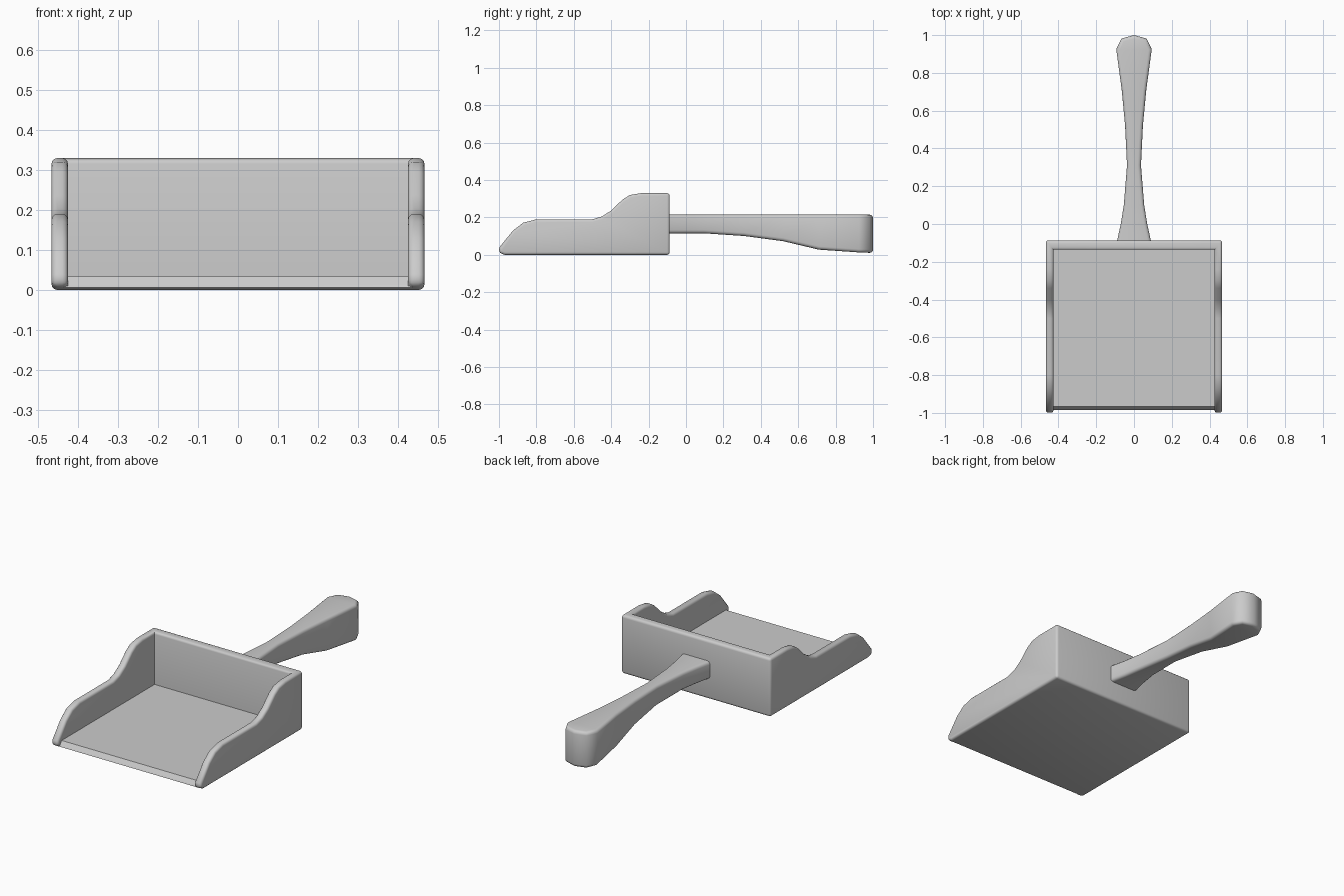
import bpy, bmesh, math

if "Cube" in bpy.data.objects:
    bpy.data.objects.remove(bpy.data.objects["Cube"])


def make_object(name, bm):
    bmesh.ops.recalc_face_normals(bm, faces=bm.faces)
    me = bpy.data.meshes.new(name)
    bm.to_mesh(me)
    bm.free()
    ob = bpy.data.objects.new(name, me)
    bpy.context.collection.objects.link(ob)
    return ob


def extrude_profile(name, pts, half_width):
    # y/z outline extruded symmetrically along x
    bm = bmesh.new()
    face = bm.faces.new([bm.verts.new((-half_width, y, z)) for y, z in pts])
    ext = bmesh.ops.extrude_face_region(bm, geom=[face])
    moved = [v for v in ext["geom"] if isinstance(v, bmesh.types.BMVert)]
    bmesh.ops.translate(bm, verts=moved, vec=(2 * half_width, 0, 0))
    return make_object(name, bm)


def round_edges(bm, width, min_angle, keep_sharp):
    # rounds convex edges only
    edges = [e for e in bm.edges if len(e.link_faces) == 2
             and e.calc_face_angle_signed(0) > min_angle and not keep_sharp(e)]
    bmesh.ops.bevel(bm, geom=edges, offset=width, offset_type='OFFSET', segments=3,
                    profile=0.5, affect='EDGES', clamp_overlap=True)


def smooth(ob, degrees):
    ob.data.shade_smooth()
    ob.data.set_sharp_from_angle(angle=math.radians(degrees))


# Pan: stepped side outline, hollowed out by a cutter
outline = [(-0.97, 0), (-1.0, 0.012), (-0.998, 0.04), (-0.925, 0.13), (-0.87, 0.172),
           (-0.80, 0.19), (-0.50, 0.19), (-0.45, 0.205), (-0.40, 0.237),
           (-0.34, 0.295), (-0.30, 0.32), (-0.24, 0.33), (-0.087, 0.33), (-0.087, 0)]
hollow = [(-1.2, -0.1), (-0.985, -0.1), (-0.985, 0.006), (-0.965, 0.033),
          (-0.136, 0.033), (-0.136, 0.5), (-1.2, 0.5)]
pan = extrude_profile("pan", outline, 0.467)
cutter = extrude_profile("pan_cutter", hollow, 0.426)
cutter.hide_render = True
mod = pan.modifiers.new("hollow", 'BOOLEAN')
mod.object = cutter
mod.operation = 'DIFFERENCE'
mod.solver = 'EXACT'
bpy.context.view_layer.update()
evaluated = pan.evaluated_get(bpy.context.evaluated_depsgraph_get())
bm = bmesh.new()
bm.from_mesh(evaluated.to_mesh())
evaluated.to_mesh_clear()
pan.modifiers.clear()
bpy.data.objects.remove(cutter)


# Rim and outer corners of the pan; the floor lip stays crisp
def on_lip(e):
    a, b = (v.co for v in e.verts)
    return max(a.y, b.y) < -0.94 and (abs(a.x - b.x) > 0.1 or max(a.z, b.z) < 0.008)


round_edges(bm, 0.014, 0.75, on_lip)
bm.to_mesh(pan.data)
bm.free()
smooth(pan, 40)

# Handle: stations of y, half width, underside height
stations = [(-0.10, 0.092, 0.115), (0.0, 0.07, 0.115), (0.10, 0.054, 0.115),
            (0.31, 0.037, 0.101), (0.52, 0.047, 0.073), (0.71, 0.065, 0.028),
            (0.925, 0.094, 0.013), (0.982, 0.066, 0.011), (1.0, 0.0, 0.010)]
TOP = 0.215
bm = bmesh.new()
rings = [[bm.verts.new(p) for p in ((-w, y, z), (w, y, z), (w, y, TOP), (-w, y, TOP))]
         for y, w, z in stations]
for r, s in zip(rings, rings[1:]):
    for i in range(4):
        j = (i + 1) % 4
        bm.faces.new((r[i], r[j], s[j], s[i]))
bm.faces.new(rings[0])
bmesh.ops.remove_doubles(bm, verts=bm.verts, dist=0.0001)
bmesh.ops.recalc_face_normals(bm, faces=bm.faces)
round_edges(bm, 0.024, 1.0, lambda e: max(v.co.y for v in e.verts) < -0.09)
smooth(make_object("handle", bm), 50)
